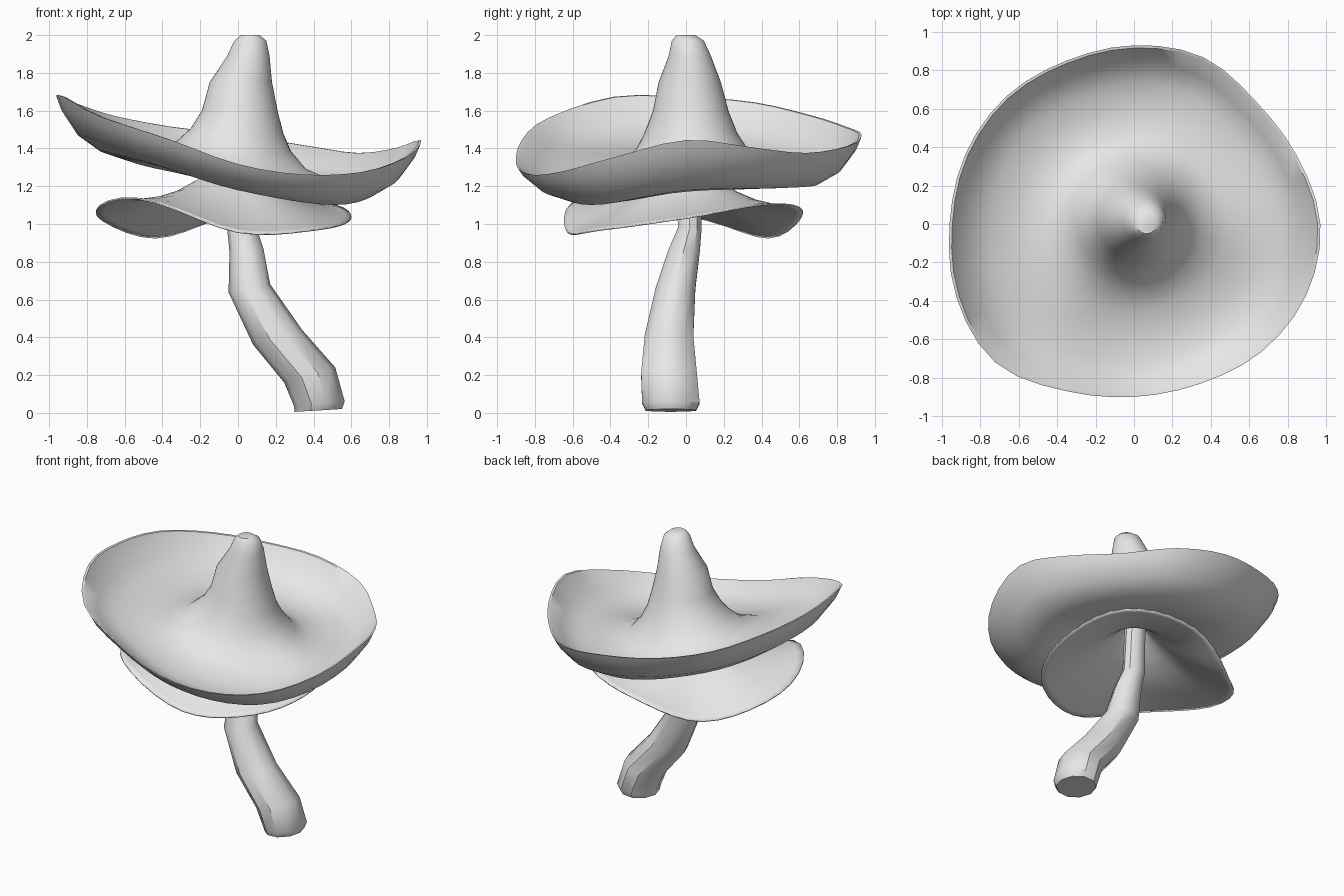
import bpy
import bmesh
from math import sin, cos, pi, radians, atan2, hypot

if "Cube" in bpy.data.objects:
    bpy.data.objects.remove(bpy.data.objects["Cube"])

GREY = (0.8, 0.8, 0.8, 1.0)
mat = bpy.data.materials.new("plain grey")
mat.use_nodes = True
mat.diffuse_color = GREY
mat.node_tree.nodes["Principled BSDF"].inputs["Base Color"].default_value = GREY


def around(values, angle):
    """Smooth periodic interpolation of values spaced evenly round a circle."""
    n = len(values)
    t = (angle / (2 * pi) * n) % n
    i = int(t)
    u = t - i
    a, b, c, d = (values[(i + k) % n] for k in (-1, 0, 1, 2))
    return b + u / 2 * (c - a + u * (2*a - 5*b + 4*c - d + u * (3 * (b - c) + d - a)))


def loft(name, rings, close_start=True, close_end=True, angle=35):
    """Skin a list of point rings into one object."""
    bm = bmesh.new()
    loops = [[bm.verts.new(p) for p in ring] for ring in rings]
    for low, high in zip(loops, loops[1:]):
        n = len(low)
        for i in range(n):
            j = (i + 1) % n
            bm.faces.new((low[i], low[j], high[j], high[i]))
    if close_start:
        bm.faces.new(loops[0][::-1])
    if close_end:
        bm.faces.new(loops[-1])
    bmesh.ops.recalc_face_normals(bm, faces=bm.faces)
    mesh = bpy.data.meshes.new(name)
    bm.to_mesh(mesh)
    bm.free()
    mesh.materials.append(mat)
    obj = bpy.data.objects.new(name, mesh)
    bpy.context.collection.objects.link(obj)
    bpy.ops.object.select_all(action='DESELECT')
    obj.select_set(True)
    bpy.context.view_layer.objects.active = obj
    bpy.ops.object.shade_smooth_by_angle(angle=radians(angle))
    return obj


def angles(n):
    return [2 * pi * i / n for i in range(n)]


# Cap: pointed crown running into a thin, tilted, upturned wavy brim
RIM_R = [.97, .92, .90, .94, .93, .92, .94, .95, .96, 1.0, 1.02, .94, .90, .90, .94, .97]
RIM_Z = [1.45, 1.41, 1.38, 1.42, 1.48, 1.52, 1.58, 1.65,
         1.68, 1.68, 1.57, 1.45, 1.32, 1.265, 1.28, 1.36]
# rise or drop of the brim floor, per unit of distance from the centre
SLOPE = [-.11, -.09, -.05, .09, .17, .12, -.10, -.21]


def tilt(x, y):
    return around(SLOPE, atan2(y, x)) * min(hypot(x, y), .75)


def round_ring(cx, cy, r, z, lean):
    pts = []
    for a in angles(48):
        x, y = cx + r * cos(a), cy + r * sin(a)
        pts.append((x, y, z + lean * tilt(x, y)))
    return pts


def brim_ring(f, lift, base):
    pts = []
    for a in angles(48):
        r = f * around(RIM_R, a)
        x, y = r * cos(a), r * sin(a)
        floor = base + tilt(x, y)
        pts.append((x, y, floor + lift * (around(RIM_Z, a) - floor)))
    return pts


# crown: centre x and y, radius, height, share of tilt
CROWN = [(.065, 0, .05, 2.0, 0), (.065, .01, .085, 1.97, 0),
         (.055, .02, .112, 1.89, 0), (.015, .02, .165, 1.75, 0),
         (.01, .025, .2, 1.6, .1), (-.005, .025, .245, 1.49, .4),
         (-.015, .03, .295, 1.41, .8), (-.01, .02, .37, 1.33, 1)]
# brim: share of rim radius, share of rim lift, height of the floor
BRIM = [(.5, 0, 1.29), (.64, .04, 1.28), (.78, .16, 1.28), (.9, .45, 1.28),
        (.985, .97, 1.26), (1, .98, 1.25), (.97, .74, 1.235), (.88, .33, 1.235),
        (.76, .08, 1.235), (.6, 0, 1.235), (.4, 0, 1.26), (.3, 0, 1.3)]
cap = [round_ring(*row) for row in CROWN]
cap += [brim_ring(*row) for row in BRIM]
cap.append(round_ring(0, 0, .15, 1.36, .5))
loft("cap", cap, angle=45)

# Skirt: thin saddle-shaped veil flaring from a narrow neck under the cap
VEIL_R = [.60, .64, .62, .62, .75, .76, .63, .61]
VEIL_Z = [1.035, 1.11, 1.06, .93, 1.05, 1.14, .96, .975]


def veil_ring(f, z, w):
    pts = []
    for a in angles(40):
        r = f * around(VEIL_R, a)
        pts.append((r * cos(a), r * sin(a), z + w * (around(VEIL_Z, a) - z)))
    return pts


VEIL = [(.1, 1.34, 0), (.18, 1.3, .03), (.29, 1.25, .1), (.44, 1.2, .24),
        (.62, 1.16, .46), (.82, 1.12, .72), (.94, 1.1, .9), (1, 1, 1)]
skirt = loft("skirt", [veil_ring(*row) for row in VEIL], False, False, 60)
sheet = skirt.modifiers.new("thickness", 'SOLIDIFY')
sheet.thickness = 0.008

# Stem: faceted, bending toward its left at the foot
# centre x, centre y, height, half width in x, half width in y, slope of ring
STEM = [(.425, -.08, .013, .125, .14, .06), (.43, -.08, .05, .135, .16, .08),
        (.38, -.09, .2, .135, .155, .3), (.21, -.09, .4, .13, .135, .3),
        (.06, -.055, .66, .11, .11, .2), (.045, -.01, .86, .09, .088, .1),
        (.02, .02, .98, .078, .066, 0), (0, .01, 1.32, .07, .065, 0)]
stem = [[(cx + rx * cos(a), cy + ry * sin(a), z + slope * rx * cos(a))
         for a in angles(10)]
        for cx, cy, z, rx, ry, slope in STEM]
loft("stem", stem, angle=37)
